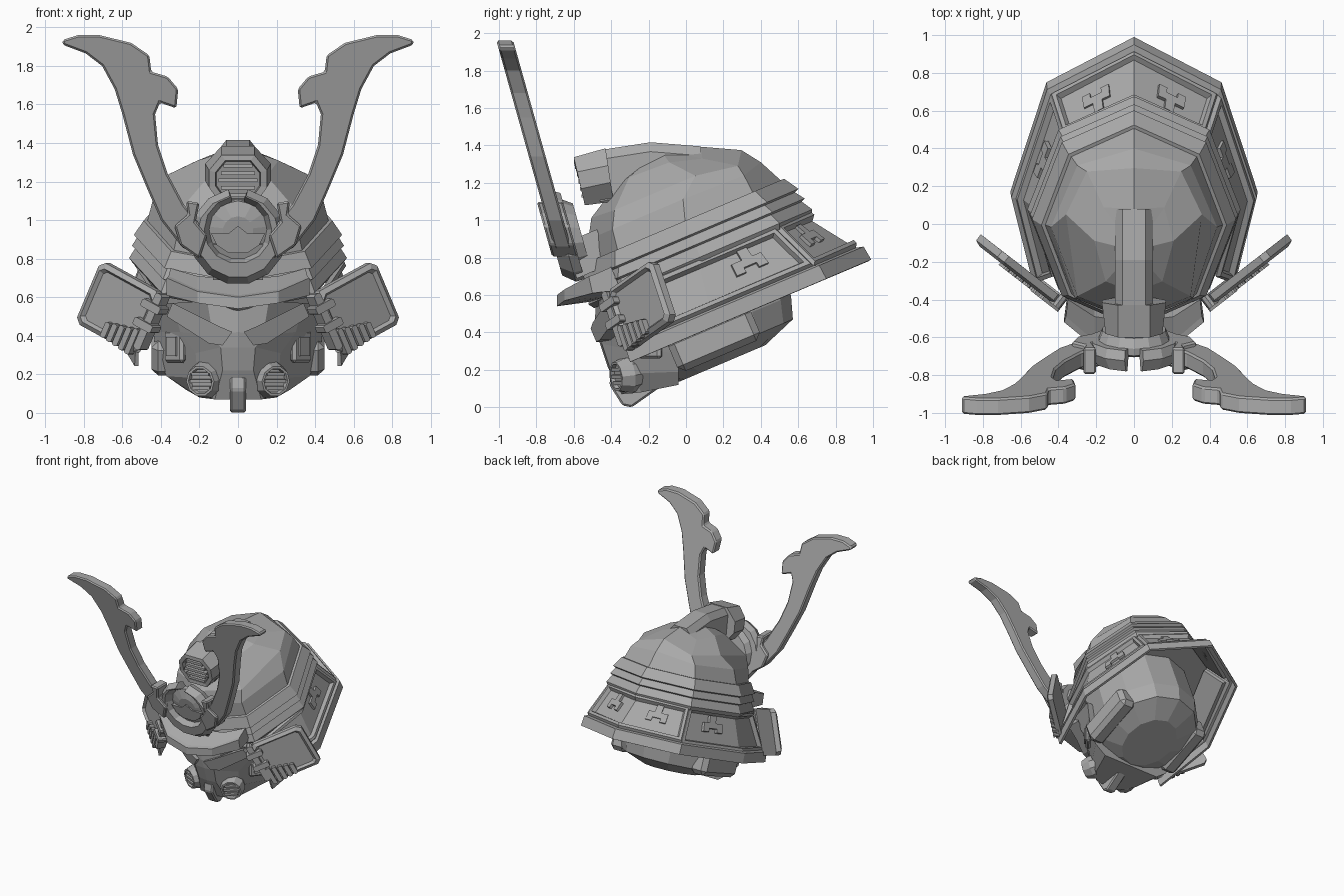
import bpy, bmesh, math
from mathutils import Matrix, Vector

cube = bpy.data.objects.get("Cube")
if cube:
    bpy.data.objects.remove(cube, do_unlink=True)

steel = bpy.data.materials.new("plain_grey")
steel.use_nodes = True
GREY = (0.4, 0.4, 0.4, 1)
steel.diffuse_color = GREY
steel.node_tree.nodes["Principled BSDF"].inputs["Base Color"].default_value = GREY

TILT = Matrix.Rotation(math.radians(23), 3, 'X')


def finish(name, bm, mirror=False, bevel=0, solid=0):
    mesh = bpy.data.meshes.new(name)
    bm.to_mesh(mesh)
    bm.free()
    mesh.materials.append(steel)
    ob = bpy.data.objects.new(name, mesh)
    bpy.context.collection.objects.link(ob)
    if solid:
        m = ob.modifiers.new("thickness", 'SOLIDIFY')
        m.thickness, m.offset = solid, -1
    if bevel:
        m = ob.modifiers.new("bevel", 'BEVEL')
        m.width, m.segments, m.limit_method = bevel, 1, 'ANGLE'
    if mirror:
        ob.modifiers.new("mirror", 'MIRROR')


def loft_bm(rings, closed=True, caps=True):
    bm = bmesh.new()
    rows = [[bm.verts.new(p) for p in r] for r in rings]
    n = len(rows[0])
    for a, b in zip(rows, rows[1:]):
        for i in range(n if closed else n - 1):
            j = (i + 1) % n
            bm.faces.new((a[i], a[j], b[j], b[i]))
    if caps:
        bm.faces.new(rows[0])
        bm.faces.new(rows[-1])
        bmesh.ops.recalc_face_normals(bm, faces=bm.faces)
    bm.faces.ensure_lookup_table()
    return bm


def loft(name, rings, **kw):
    finish(name, loft_bm(rings), **kw)


def oval(z, cy, rx, ry, angles):
    """Ring in the tilted helmet frame, angles counted from the back."""
    return [TILT @ Vector((rx * math.sin(math.radians(a)),
                           cy + ry * math.cos(math.radians(a)), z)) for a in angles]


def crown(half):
    """Symmetric ring from back to front, in the tilted helmet frame."""
    pts = half + [(-x, y, z) for x, y, z in half[-2:0:-1]]
    return [TILT @ Vector(p) for p in pts]


def block(name, centre, size, axes=Matrix.Identity(3), **kw):
    sx, sy, sz = (s / 2 for s in size)
    quad = [(-1, -1), (1, -1), (1, 1), (-1, 1)]
    rings = [[Vector(centre) + axes @ Vector((x * sx, y * sy, z * sz)) for x, y in quad]
             for z in (-1, 1)]
    loft(name, rings, **kw)


def lean(pts, off):
    """Lay an x/z outline into the leaning plane of the horns."""
    return [(x, -.42 - .28 * z + off, z) for x, z in pts]


def crest_plate(name, pts, front, back, **kw):
    loft(name, [lean(pts, front), lean(pts, back)], **kw)


# Ridged bowl with stepped bands
OCT = range(0, 360, 45)
bands = [(.92, .385, .47, .555), (.92, .385, .49, .575), (.84, .385, .54, .625),
         (.83, .385, .52, .60), (.78, .385, .55, .635), (.77, .385, .53, .615),
         (.71, .385, .565, .65), (.68, .385, .545, .63)]
loft("helmet_bowl", [
    crown([(0, .43, 1.32), (.01, .42, 1.32), (.01, .41, 1.32), (.01, .40, 1.32), (0, .39, 1.32)]),
    crown([(0, .62, 1.25), (.16, .60, 1.19), (.21, .43, 1.24), (.15, .20, 1.25), (0, .14, 1.25)]),
    crown([(0, .81, 1.15), (.25, .76, 1.08), (.36, .53, 1.12), (.30, .06, 1.12), (0, -.07, 1.13)]),
    crown([(0, .88, 1.05), (.30, .77, 1.02), (.44, .42, 1.03), (.31, .01, 1.03), (0, -.13, 1.03)])]
    + [oval(*b, OCT) for b in bands])

# Flared neck guard, open at the front, with framed panels
GUARD = (-125, -90, -45, 0, 45, 90, 125)
guard = [oval(*g, GUARD) for g in ((.70, .36, .53, .64), (.43, .33, .625, .84),
                                   (.42, .33, .65, .88), (.34, .33, .655, .89))]
bm = loft_bm(guard, closed=False, caps=False)
for pair in [bm.faces[i:i + 2] for i in (0, 2, 4)]:
    for thick, depth in ((.012, .02), (.022, 0), (.012, -.03)):
        bmesh.ops.inset_region(bm, faces=pair, thickness=thick, depth=depth,
                               use_boundary=True, use_even_offset=True)
finish("neck_guard", bm, solid=.02)

# Keyed clips on the guard panels
KEY = [(.42, .85), (.42, .65), (.32, .65), (.32, .4), (.42, .4), (.42, .5),
       (.56, .5), (.56, .4), (.66, .4), (.66, .65), (.54, .65), (.54, .85)]
for name, k in (("back_clip", 3), ("side_clip", 4)):
    a, b, c, d = guard[0][k], guard[0][k + 1], guard[1][k + 1], guard[1][k]
    normal = (b - a).cross(d - a).normalized()
    flat = [a.lerp(b, u).lerp(d.lerp(c, u), 1 - v) for u, v in KEY]
    loft(name, [[p + normal * o for p in flat] for o in (.006, -.02)], mirror=True)

# Inner head shell and ear boxes
ROUND = range(0, 360, 30)
loft("head_shell", [oval(*h, ROUND) for h in
                    ((.70, .32, .42, .44), (.33, .30, .43, .45),
                     (.21, .30, .39, .41), (.14, .27, .22, .25))])
block("ear_box", TILT @ Vector((.375, .28, .275)), (.15, .48, .19), TILT,
      mirror=True, bevel=.035)

# Face mask
half = [((0, -.48, .58), (.16, -.46, .58), (.34, -.36, .57), (.44, -.06, .56)),
        ((0, -.49, .42), (.13, -.44, .40), (.30, -.28, .42), (.44, -.04, .42)),
        ((0, -.46, .34), (.09, -.45, .34), (.22, -.31, .31), (.42, -.04, .29)),
        ((0, -.42, .22), (.08, -.41, .22), (.21, -.28, .18), (.37, -.04, .19)),
        ((0, -.35, .07), (.12, -.33, .07), (.20, -.24, .08), (.27, -.04, .12))]
loft("face_mask", [[(-x, y, z) for x, y, z in r[:0:-1]] + list(r) for r in half])
brow = [(.03, -.51, .42), (.10, -.50, .45), (.34, -.42, .57), (.37, -.38, .50),
        (.26, -.41, .43), (.15, -.46, .36), (.08, -.48, .35)]
loft("cheek_brow", [brow, [(x, y + .12, z) for x, y, z in brow]], mirror=True)
side_axes = Matrix.Rotation(math.radians(52), 3, 'Z')
block("cheek_panel", (.325, -.19, .345), (.15, .04, .17), side_axes, mirror=True, bevel=.015)
block("cheek_panel_core", (.33, -.195, .345), (.08, .05, .1), side_axes, mirror=True)

# Chin spout
spout = [(-.40, .19), (-.41, .12), (-.34, .01), (-.29, 0), (-.12, .12), (-.2, .2)]
loft("chin_spout", [[(x, y, z) for y, z in spout] for x in (-.042, .042)], bevel=.01)

# Breathing canisters with slats
axis = Vector((.42, -.88, -.12)).normalized()
side = axis.cross(Vector((0, 0, 1))).normalized()
up = side.cross(axis)
hub = Vector((.175, -.33, .17))
ring = [(.08, -.12), (.10, -.02), (.08, .05), (.068, .05), (.062, .03)]
loft("breather", [[hub + axis * o + (side * math.cos(t) + up * math.sin(t)) * r
                   for t in (math.tau * i / 10 for i in range(10))] for r, o in ring],
     mirror=True)
frame = Matrix((side, axis, up)).transposed()
for i in (-1, 0, 1):
    block("breather_slat", hub + axis * .035 + up * i * .036, (.12 - .02 * abs(i), .025, .018),
          frame, mirror=True)

# Peaked visor
section = [((.0, -.52, .69), (0, -.66, .61), (0, -.69, .60), (0, -.69, .54), (0, -.47, .57)),
           ((.21, -.49, .71), (.21, -.62, .64), (.21, -.65, .63), (.21, -.65, .57), (.21, -.43, .59)),
           ((.35, -.40, .75), (.36, -.49, .71), (.37, -.52, .70), (.37, -.50, .61), (.35, -.35, .63))]
loft("visor", [[(-x, y, z) for x, y, z in s] for s in section[:0:-1]] + section)

# Horns and their sockets
horn = [(.91, 1.935), (.83, 1.96), (.72, 1.96), (.555, 1.92), (.46, 1.855), (.45, 1.77),
        (.365, 1.745), (.31, 1.68), (.32, 1.58), (.405, 1.61), (.43, 1.55), (.415, 1.39),
        (.365, 1.24), (.28, 1.08), (.16, .93), (.18, .80), (.29, .86), (.40, 1.0),
        (.47, 1.16), (.545, 1.34), (.60, 1.55), (.64, 1.68), (.705, 1.80), (.79, 1.865),
        (.91, 1.91)]
crest_plate("horn", horn, -.045, .045, mirror=True, bevel=.01)
crest_plate("horn_socket", [(.20, 1.09), (.27, 1.10), (.26, 1.03), (.33, .97), (.30, .87),
                            (.20, .80), (.16, .92), (.22, .99)], -.07, .07,
            mirror=True, bevel=.01)


# Crescent, recessed dish and emblem
def arc(r, cz, start=0, n=14):
    step = (math.tau - 2 * start) / (n - 1) if start else math.tau / n
    return [(r * math.sin(start + step * i), cz + r * math.cos(start + step * i))
            for i in range(n)]


def crescent(outer, inner):
    return arc(outer, .915, .2) + arc(inner, .95, .2)[::-1]


loft("crest_crescent", [lean(crescent(.235, .16), .07), lean(crescent(.25, .15), .02),
                        lean(crescent(.215, .175), -.045)])
loft("crest_dish", [lean(arc(.17, .92), .12), lean(arc(.19, .92), .07),
                    lean(arc(.17, .93), .03), lean(arc(.08, .94), .0)])
crest_plate("crest_emblem", [(-.14, .93), (-.05, .93), (0, .97), (.05, .93), (.14, .93),
                             (.11, .87), (.05, .83), (-.05, .83), (-.11, .87)], -.012, .05)
block("crest_mount", (0, -.53, .82), (.26, .2, .2), TILT)


# Top ridge and intake with slats
def ridge(y, top, low):
    return [(x, y, z) for x, z in ((-.06, top), (.06, top), (.10, top - .05), (.10, low),
                                   (-.10, low), (-.10, top - .05))]


loft("top_ridge", [ridge(-.46, 1.375, 1.1), ridge(-.19, 1.417, 1.15), ridge(.08, 1.395, 1.25)])


def mouth(y, top, w, low, scale=1, slope=.23):
    mid = (top + low) / 2
    shape = [(.085, top), (w, mid + .05), (w, mid - .04), (.085, low)]
    shape += [(-x, z) for x, z in shape[::-1]]
    return [(x * scale, y + slope * (top - z), mid + (z - mid) * scale) for x, z in shape]


loft("intake", [mouth(-.43, 1.385, .17, 1.10, slope=.15), mouth(-.60, 1.337, .15, 1.08),
                mouth(-.60, 1.337, .15, 1.08, .78), mouth(-.56, 1.337, .15, 1.08, .74)])
for i in range(5):
    z = 1.13 + i * .038
    block("intake_slat", (0, -.58 + .23 * (1.337 - z), z), (.20 - .025 * abs(i - 2), .05, .018))

# Side wings: a framed plate with ribs, hinged to the guard
corner = Vector((.53, -.31, .30))
eu, ev, en = Vector((.31, .24, .17)), Vector((-.135, -.105, .32)), Vector((.61, -.79, 0))


def wing(name, layers):
    loft(name, [[corner + eu * u + ev * v + en * o for u, v in pts] for pts, o in layers],
         mirror=True)


def rect(u0, u1, v0, v1, c):
    return [(u0 + c, v0), (u1 - c, v0), (u1, v0 + c), (u1, v1 - c),
            (u1 - c, v1), (u0 + c, v1), (u0, v1 - c), (u0, v0 + c)]


outline, inner = rect(0, 1, 0, 1, .08), rect(.06, .94, .07, .93, .06)
wing("wing_plate", [(outline, -.03), (outline, .01), (inner, .025),
                    (rect(.1, .9, .11, .89, .05), .006)])
for i in range(5):
    u = .04 + i * .105
    rib = rect(u, u + .08, -.02 + .01 * i, .38 - .03 * i, .02)
    wing("wing_rib", [(rib, -.01), (rib, .04)])
hinge = rect(-.07, .04, .1, 1.0, .03)
wing("wing_hinge", [(hinge, -.04), (hinge, .03)])
for v in (.42, .72):
    bar = rect(-.14, .16, v, v + .12, .02)
    wing("hinge_bar", [(bar, -.03), (bar, .045)])
